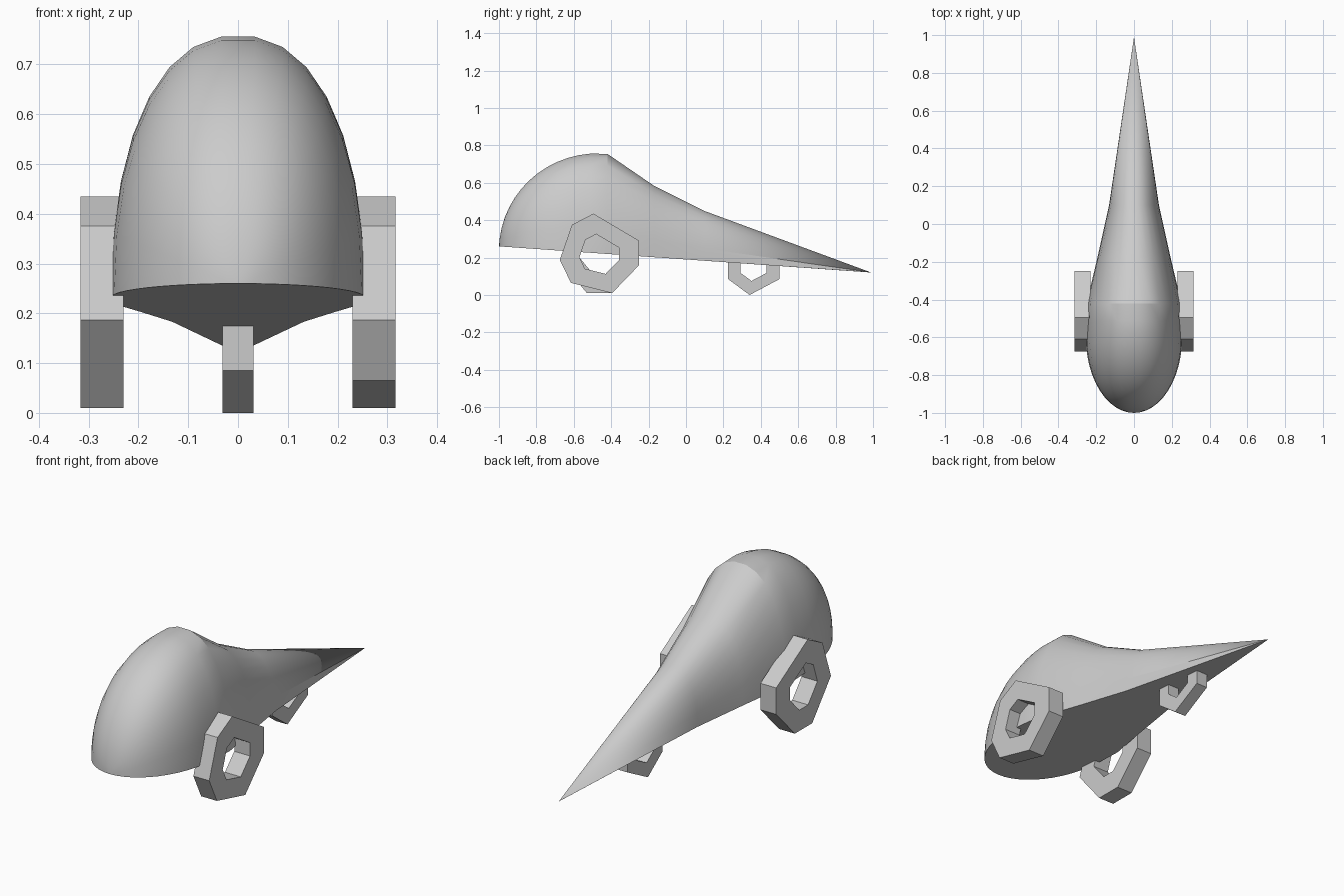
import bpy, bmesh, math

if "Cube" in bpy.data.objects:
    bpy.data.objects.remove(bpy.data.objects["Cube"])


def finish(name, bm, smooth=False):
    bmesh.ops.remove_doubles(bm, verts=bm.verts, dist=0.0005)
    bmesh.ops.recalc_face_normals(bm, faces=bm.faces)
    me = bpy.data.meshes.new(name)
    bm.to_mesh(me)
    bm.free()
    ob = bpy.data.objects.new(name, me)
    bpy.context.collection.objects.link(ob)
    if smooth:
        bpy.ops.object.select_all(action='DESELECT')
        ob.select_set(True)
        bpy.context.view_layer.objects.active = ob
        bpy.ops.object.shade_smooth_by_angle(angle=math.radians(25))
    return ob


def base_z(y):
    # gently sloping flat underside
    return 0.26 - 0.07 * (y + 1)


def nose_station(y):
    # half width and top height of the rounded nose
    u = max(0, 1 - (min(y, -0.6) + 0.6) ** 2 / 0.16)
    v = max(0, 1 - ((y + 0.47) / 0.53) ** 2)
    return y, 0.255 * math.sqrt(u), 0.24 + 0.52 * math.sqrt(v)


def body():
    # nose rings, then straight facets back to the pointed tail
    stations = [(-1, 0, base_z(-1))]
    n = 14
    for i in range(1, n):
        t = math.pi / 2 * i / n
        y, w, top = nose_station(-0.45 - 0.55 * math.cos(t))
        stations.append((y, w, max(top, base_z(y) + 0.02)))
    stations += [(-0.42, 0.251, 0.757), (-0.17, 0.192, 0.585),
                 (0.10, 0.132, 0.45), (0.99, 0, 0.12)]
    seg = 15
    p = 2 / 2.25
    bm = bmesh.new()
    rings = []
    for y, w, top in stations:
        b = base_z(y)
        ring = []
        for i in range(seg + 1):
            a = math.pi * i / seg
            c, s = math.cos(a), max(0, math.sin(a))
            x = w * math.copysign(abs(c) ** p, c)
            ring.append(bm.verts.new((x, y, b + (top - b) * s ** p)))
        rings.append(ring)
    for r0, r1 in zip(rings, rings[1:]):
        for i in range(seg + 1):
            j = (i + 1) % (seg + 1)
            bm.faces.new((r0[i], r0[j], r1[j], r1[i]))
    return finish("body", bm, True)


def wheel(name, x0, x1, centre, outline, hole=0.5):
    # thick polygonal ring standing in the yz plane
    bm = bmesh.new()
    cy, cz = centre
    loops = []
    for x, k in ((x0, 1), (x1, 1), (x1, hole), (x0, hole)):
        loops.append([bm.verts.new((x, cy + (y - cy) * k, cz + (z - cz) * k))
                      for y, z in outline])
    n = len(outline)
    for a in range(4):
        l0, l1 = loops[a], loops[(a + 1) % 4]
        for i in range(n):
            j = (i + 1) % n
            bm.faces.new((l0[i], l0[j], l1[j], l1[i]))
    return finish(name, bm)


body()

# front wheels: same seven-sided rim, one lower corner differs per side
shared = [(-0.675, 0.187), (-0.61, 0.375), (-0.495, 0.435),
          (-0.25, 0.29), (-0.25, 0.16), (-0.395, 0.01)]
for side, s, corner in (("right", 1, (-0.615, 0.065)), ("left", -1, (-0.53, 0.01))):
    wheel("front_wheel_" + side, s * 0.23, s * 0.316, (-0.465, 0.215), shared + [corner])

# small six-sided tail wheel, upper half inside the body
wheel("tail_wheel", -0.031, 0.031, (0.36, 0.15),
      [(0.34, 0), (0.5, 0.085), (0.5, 0.20), (0.37, 0.28), (0.225, 0.21), (0.225, 0.085)])
